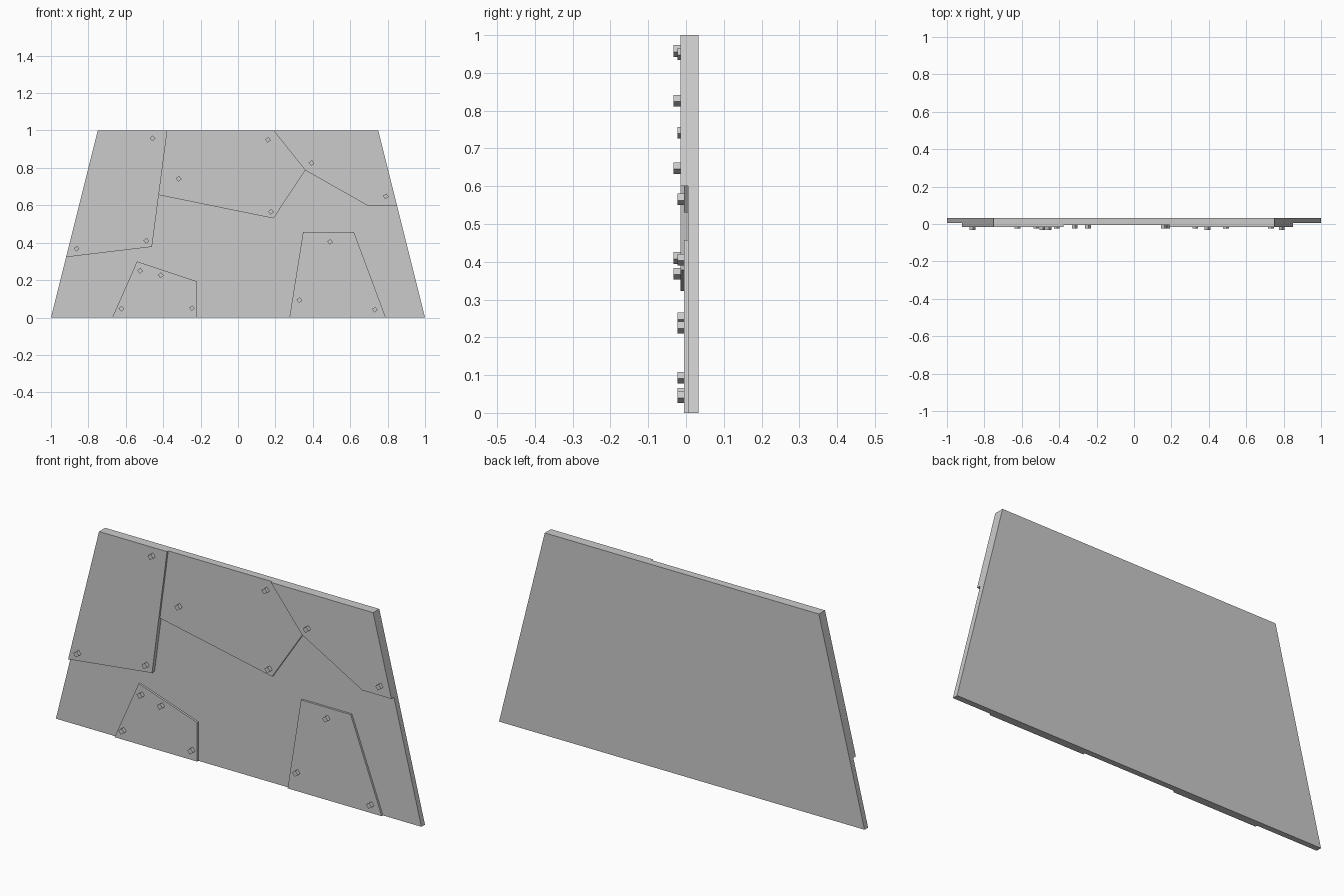
import bpy, bmesh, math

if "Cube" in bpy.data.objects:
    bpy.data.objects.remove(bpy.data.objects["Cube"])

BACK, BASE, LOW, HIGH = 0.033, 0.005, -0.005, -0.015
BOLT_HEIGHT, BOLT_RADIUS = 0.018, 0.0155


def prism(name, outline, front, back):
    """Extrude an x-z outline from the front depth to the back depth."""
    bm = bmesh.new()
    face = bm.faces.new([bm.verts.new((x, front, z)) for x, z in outline])
    ext = bmesh.ops.extrude_face_region(bm, geom=[face], use_keep_orig=True)
    verts = [g for g in ext["geom"] if isinstance(g, bmesh.types.BMVert)]
    bmesh.ops.translate(bm, verts=verts, vec=(0, back - front, 0))
    bmesh.ops.recalc_face_normals(bm, faces=bm.faces)
    mesh = bpy.data.meshes.new(name)
    bm.to_mesh(mesh)
    bm.free()
    obj = bpy.data.objects.new(name, mesh)
    bpy.context.collection.objects.link(obj)
    return obj


def bolt(name, x, z, surface):
    """Four-sided bolt head standing on a plate."""
    angles = [math.radians(-8 + 90 * i) for i in range(4)]
    outline = [(x + BOLT_RADIUS * math.cos(a), z + BOLT_RADIUS * math.sin(a)) for a in angles]
    prism(name, outline, surface - BOLT_HEIGHT, surface)


# Tapered backing panel
prism("backing_panel", [(-1, 0), (1, 0), (0.75, 1), (-0.75, 1)], BASE, BACK)

# Patch plates: name, front depth, outline, bolt positions
plates = [
    ("upper_left_plate", HIGH,
     [(-0.919, 0.323), (-0.46, 0.378), (-0.378, 1), (-0.75, 1)],
     [(-0.457, 0.958), (-0.49, 0.41), (-0.863, 0.368)]),
    ("upper_middle_plate", LOW,
     [(-0.424, 0.655), (0.19, 0.53), (0.36, 0.787), (0.19, 1), (-0.378, 1)],
     [(0.16, 0.95), (-0.317, 0.742), (0.176, 0.565)]),
    ("upper_right_plate", HIGH,
     [(0.36, 0.787), (0.69, 0.6), (0.85, 0.6), (0.75, 1), (0.19, 1)],
     [(0.393, 0.826), (0.79, 0.648)]),
    ("lower_left_plate", LOW,
     [(-0.672, 0), (-0.22, 0), (-0.22, 0.193), (-0.54, 0.3)],
     [(-0.523, 0.25), (-0.413, 0.226), (-0.623, 0.047), (-0.246, 0.05)]),
    ("lower_right_plate", LOW,
     [(0.275, 0), (0.79, 0), (0.62, 0.457), (0.348, 0.457)],
     [(0.492, 0.405), (0.328, 0.093), (0.732, 0.042)]),
]
for name, front, outline, bolts in plates:
    prism(name, outline, front, BASE)
    for i, (x, z) in enumerate(bolts, 1):
        bolt(f"{name}_bolt_{i}", x, z, front)
